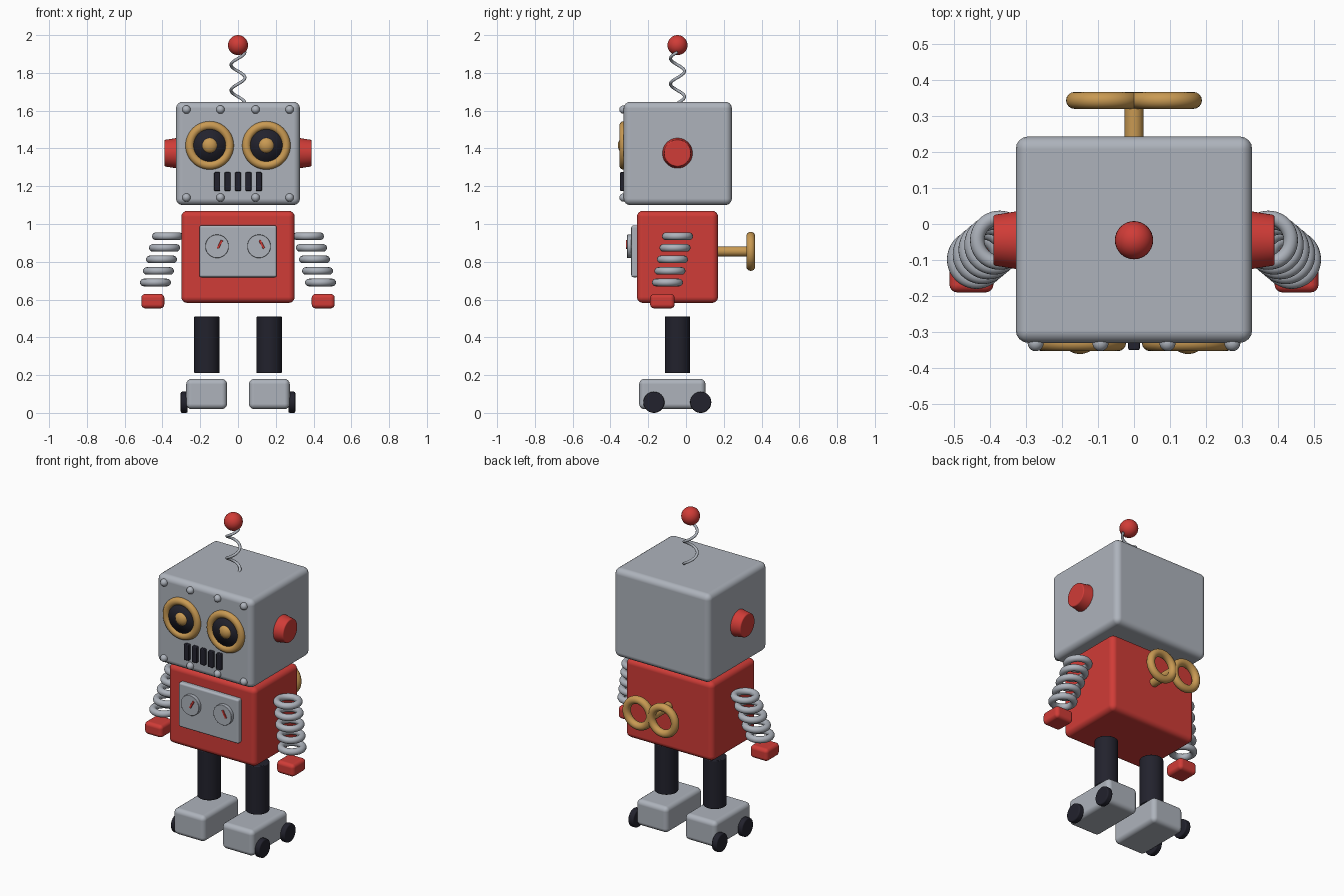
import bpy
from math import pi, radians, sin, cos

cube = bpy.data.objects.get("Cube")
if cube:
    bpy.data.objects.remove(cube, do_unlink=True)


def material(name, rgb):
    m = bpy.data.materials.new(name)
    m.use_nodes = True
    m.diffuse_color = (*rgb, 1)
    m.node_tree.nodes["Principled BSDF"].inputs["Base Color"].default_value = (*rgb, 1)
    return m


GREY = material("grey_metal", (0.42, 0.45, 0.50))
RED = material("red_paint", (0.63, 0.045, 0.038))
GOLD = material("brass", (0.58, 0.32, 0.085))
DARK = material("dark_rubber", (0.016, 0.016, 0.026))

CY = -0.045            # depth of the head and leg axis
ALONG_Y = (pi / 2, 0, 0)


def finish(name, mat, bevel=0, segments=4):
    ob = bpy.context.object
    ob.name = ob.data.name = name
    ob.data.materials.append(mat)
    for p in ob.data.polygons:
        p.use_smooth = True
    if bevel:
        mod = ob.modifiers.new("rounded_edges", "BEVEL")
        mod.width, mod.segments = bevel, segments
        mod.limit_method = "ANGLE"
        mod.angle_limit = radians(40)
        mod.harden_normals = True
    return ob


def box(name, mat, lo, hi, bevel, rot=(0, 0, 0)):
    center = [(a + b) / 2 for a, b in zip(lo, hi)]
    bpy.ops.mesh.primitive_cube_add(size=1, location=center)
    ob = bpy.context.object
    ob.scale = [b - a for a, b in zip(lo, hi)]
    bpy.ops.object.transform_apply(location=False, rotation=False, scale=True)
    ob.rotation_euler = rot
    return finish(name, mat, bevel)


def rod(name, mat, loc, r, depth, rot=(0, 0, 0), bevel=0.005, r_end=None):
    bpy.ops.mesh.primitive_cone_add(vertices=48, radius1=r, radius2=r_end or r,
                                    depth=depth, location=loc, rotation=rot)
    return finish(name, mat, bevel, 3)


def ring(name, mat, loc, major, minor, rot=(0, 0, 0)):
    bpy.ops.mesh.primitive_torus_add(major_segments=48, minor_segments=16, location=loc,
                                     rotation=rot, major_radius=major, minor_radius=minor)
    return finish(name, mat)


def ball(name, mat, loc, r, squash=1):
    bpy.ops.mesh.primitive_uv_sphere_add(segments=32, ring_count=16, radius=r, location=loc)
    bpy.context.object.scale.y = squash
    return finish(name, mat)


# Head and torso
box("head", GREY, (-0.328, -0.33, 1.10), (0.328, 0.243, 1.647), 0.035)
box("torso", RED, (-0.30, -0.26, 0.582), (0.30, 0.17, 1.07), 0.032)

# Antenna spring and ball
curve = bpy.data.curves.new("antenna_spring", "CURVE")
curve.dimensions = "3D"
curve.bevel_depth = 0.008
curve.bevel_resolution = 3
curve.use_fill_caps = True
line = curve.splines.new("POLY")
steps = 80
line.points.add(steps)
for i, p in enumerate(line.points):
    t = i / steps
    a = t * 4 * pi
    p.co = (0.037 * cos(a), CY + 0.037 * sin(a), 1.64 + 0.27 * t, 1)
line.use_smooth = True
curve.materials.append(GREY)
spring = bpy.data.objects.new("antenna_spring", curve)
bpy.context.collection.objects.link(spring)
ball("antenna_ball", RED, (0, CY, 1.947), 0.053)

# Mouth slots and face rivets
for i in range(5):
    x = (i - 2) * 0.055
    box(f"mouth_slot_{i + 1}", DARK, (x - 0.016, -0.35, 1.175), (x + 0.016, -0.32, 1.274), 0.005)
for z in (1.14, 1.606):
    for x in (-0.273, -0.093, 0.093, 0.273):
        ball("face_rivet", GREY, (x, -0.331, z), 0.022)

# Chest panel
box("chest_panel", GREY, (-0.205, -0.29, 0.718), (0.205, -0.25, 0.992), 0.012)

for side, label in ((1, "left"), (-1, "right")):
    # Eye
    eye = (side * 0.15, -0.33, 1.416)
    ring(label + "_eye_rim", GOLD, eye, 0.105, 0.023, ALONG_Y)
    rod(label + "_eye_lens", DARK, eye, 0.098, 0.022, ALONG_Y, 0)
    ball(label + "_eye_pupil", GOLD, eye, 0.042, 0.73)

    # Ear knob
    rod(label + "_ear", RED, (side * 0.355, CY, 1.375), 0.081, 0.07,
        (0, side * pi / 2, 0), 0.006, 0.07)

    # Gauge and needle
    rod(label + "_gauge", GREY, (side * 0.111, -0.295, 0.882), 0.062, 0.034, ALONG_Y, 0.003)
    x = side * 0.111 + 0.015
    box(label + "_needle", RED, (x - 0.006, -0.318, 0.868), (x + 0.006, -0.308, 0.917),
        0.002, (0, -side * radians(28), 0))

    # Coiled arm and hand
    for i in range(5):
        ring(f"{label}_arm_coil_{i + 1}", GREY,
             (side * (0.373 + 0.016 * i), CY - 0.0133 * i, 0.935 - 0.0612 * i), 0.062, 0.02)
    xs = sorted((side * 0.39, side * 0.512))
    box(label + "_hand", RED, (xs[0], -0.19, 0.553), (xs[1], -0.06, 0.63), 0.022)

    # Leg and foot
    rod(label + "_leg", DARK, (side * 0.165, CY, 0.36), 0.067, 0.30)
    xs = sorted((side * 0.058, side * 0.274))
    box(label + "_foot", GREY, (xs[0], -0.248, 0.02), (xs[1], 0.103, 0.18), 0.028)
    for place, y in (("front", -0.17), ("back", 0.078)):
        rod(f"{label}_{place}_wheel", DARK, (side * 0.285, y, 0.056), 0.056, 0.037,
            (0, pi / 2, 0), 0.008)

    # Loop of the wind-up key
    ring(label + "_key_loop", GOLD, (side * 0.085, 0.343, 0.855), 0.08, 0.0235, ALONG_Y)

# Wind-up key shaft
rod("key_shaft", GOLD, (0, 0.25, 0.855), 0.026, 0.18, ALONG_Y, 0.003)
